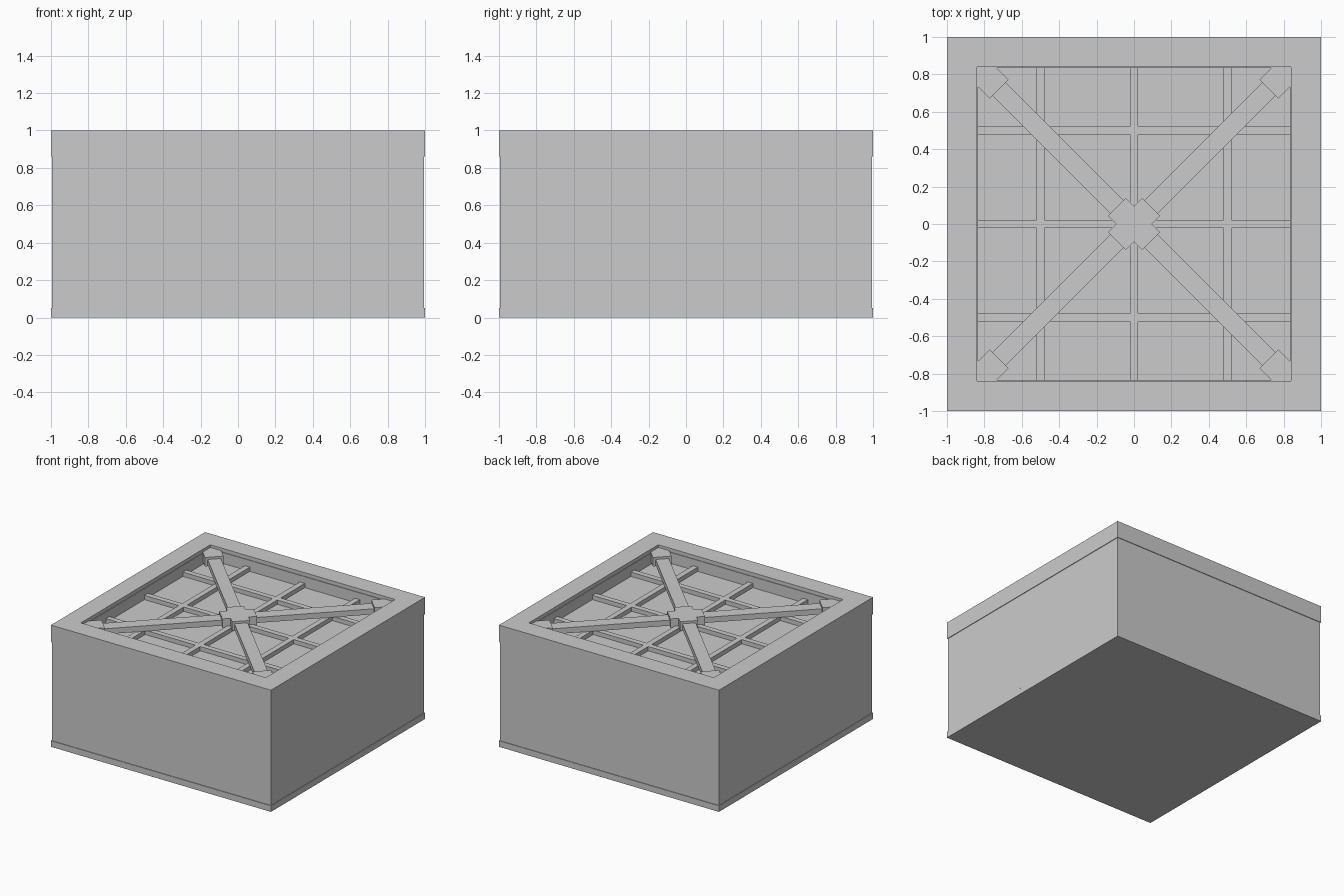
import bpy, bmesh, math
from mathutils import Matrix

if "Cube" in bpy.data.objects:
    bpy.data.objects.remove(bpy.data.objects["Cube"], do_unlink=True)

grey = bpy.data.materials.new("plain grey")
grey.use_nodes = True
grey.diffuse_color = (0.6, 0.6, 0.6, 1)
grey.node_tree.nodes["Principled BSDF"].inputs["Base Color"].default_value = (0.6, 0.6, 0.6, 1)


def finish(name, bm):
    bmesh.ops.recalc_face_normals(bm, faces=bm.faces)
    mesh = bpy.data.meshes.new(name)
    bm.to_mesh(mesh)
    bm.free()
    mesh.materials.append(grey)
    obj = bpy.data.objects.new(name, mesh)
    bpy.context.collection.objects.link(obj)
    return obj


def square_loft(name, profile, closed=False):
    """Sweep (half width, height) points round a square."""
    bm = bmesh.new()
    rings = [[bm.verts.new((sx * h, sy * h, z))
              for sx, sy in ((-1, -1), (1, -1), (1, 1), (-1, 1))]
             for h, z in profile]
    pairs = list(zip(rings, rings[1:]))
    if closed:
        pairs.append((rings[-1], rings[0]))
    else:
        bm.faces.new(rings[0])
        bm.faces.new(rings[-1])
    for low, high in pairs:
        for i in range(4):
            j = (i + 1) % 4
            bm.faces.new((low[i], low[j], high[j], high[i]))
    return finish(name, bm)


def bar(name, start, end, offset, width, z0, z1, angle):
    """Box running from start to end along a direction turned by angle."""
    bm = bmesh.new()
    place = (Matrix.Rotation(angle, 4, "Z")
             @ Matrix.Translation(((start + end) / 2, offset, (z0 + z1) / 2))
             @ Matrix.Diagonal((end - start, width, z1 - z0, 1)))
    bmesh.ops.create_cube(bm, size=1, matrix=place)
    return finish(name, bm)


FLOOR, GRID_TOP, BRACE_TOP, BRACKET_TOP = 0.88, 0.915, 0.96, 0.978

# Box body: base plate, slightly inset walls, inner floor
square_loft("base_plate", [(1, 0), (1, 0.05)])
square_loft("box_walls", [(0.995, 0.05), (0.995, FLOOR)])

# Thick top rim with a small inner lip
square_loft("top_rim", [(1, 0.86), (1, 1), (0.84, 1), (0.84, 0.97),
                        (0.835, 0.97), (0.835, 0.86)], closed=True)

# Grid of ribs on the recessed floor
for n, angle in (("lengthwise", 0), ("crosswise", math.pi / 2)):
    for i in (-1, 0, 1):
        bar(f"{n}_rib_{i + 2}", -0.86, 0.86, 0.5 * i, 0.045, FLOOR - 0.01, GRID_TOP, angle)

# Diagonal braces with brackets at the centre and corners
for k in range(2):
    angle = math.pi / 4 + k * math.pi / 2
    bar(f"diagonal_brace_{k + 1}", -1.2, 1.2, 0, 0.1, GRID_TOP, BRACE_TOP, angle)
    bar(f"centre_bracket_{k + 1}", -0.13, 0.13, 0, 0.136, GRID_TOP - 0.01, BRACKET_TOP, angle)
for k in range(4):
    bar(f"corner_bracket_{k + 1}", 1.02, 1.25, 0, 0.14, GRID_TOP - 0.01, BRACKET_TOP,
        math.pi / 4 + k * math.pi / 2)
